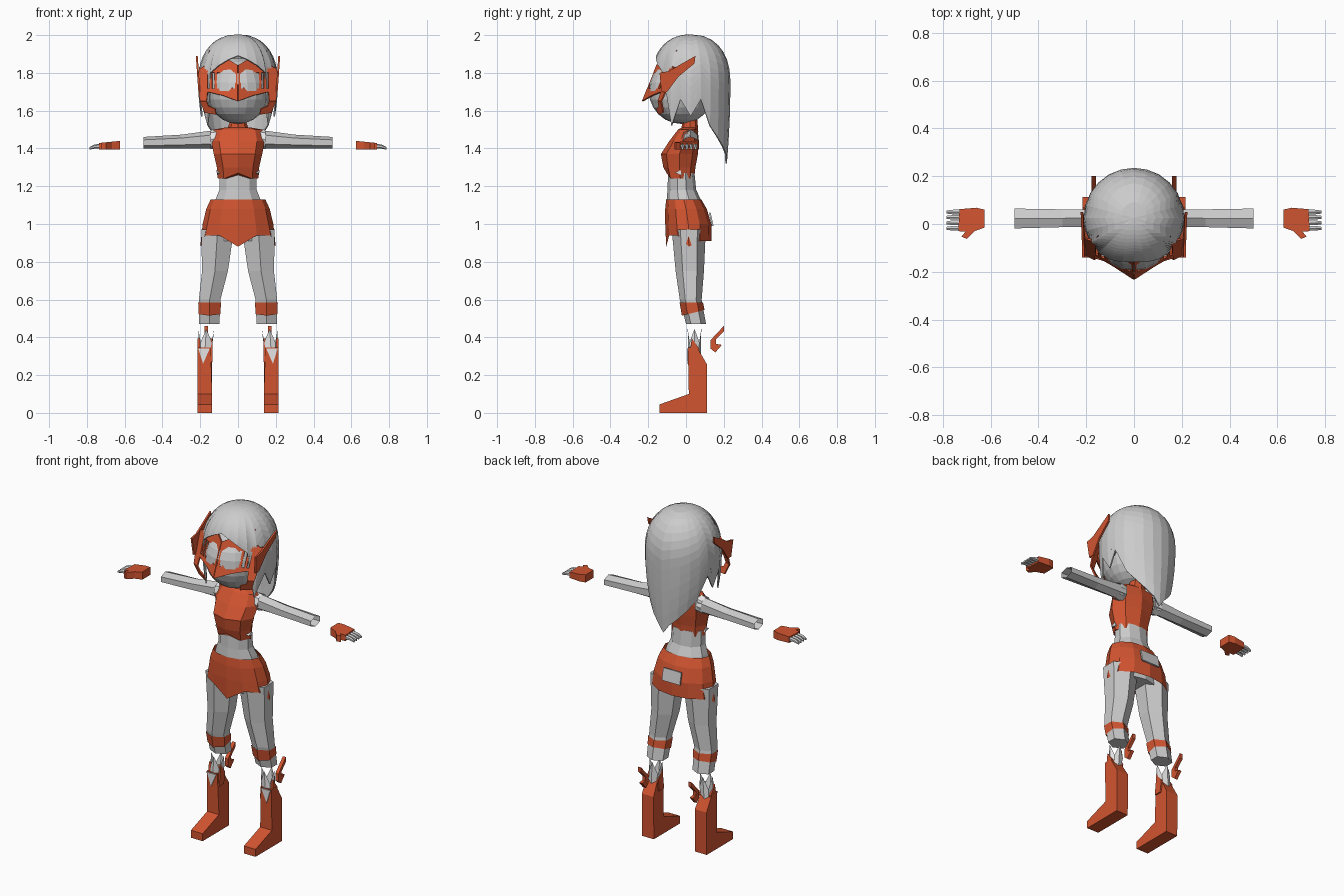
import bpy, bmesh, math
from math import sin, cos, pi

if "Cube" in bpy.data.objects:
    bpy.data.objects.remove(bpy.data.objects["Cube"])


def material(name, rgb):
    m = bpy.data.materials.new(name)
    m.diffuse_color = (*rgb, 1)
    m.use_nodes = True
    m.node_tree.nodes["Principled BSDF"].inputs["Base Color"].default_value = m.diffuse_color
    return m


GREY = material("light_grey", (0.6, 0.6, 0.6))
RED = material("orange_red", (0.65, 0.09, 0.03))
WHITE = material("white", (1, 1, 1))


def build(name, verts, faces, mat, mirror=False, solid=0):
    me = bpy.data.meshes.new(name)
    me.from_pydata(verts, [], faces)
    bm = bmesh.new()
    bm.from_mesh(me)
    bmesh.ops.remove_doubles(bm, verts=bm.verts, dist=0.0005)
    bmesh.ops.recalc_face_normals(bm, faces=bm.faces)
    bm.to_mesh(me)
    bm.free()
    me.materials.append(mat)
    ob = bpy.data.objects.new(name, me)
    bpy.context.collection.objects.link(ob)
    if solid:
        s = ob.modifiers.new("thickness", 'SOLIDIFY')
        s.thickness = solid
        s.offset = 0
    if mirror:
        ob.modifiers.new("mirror", 'MIRROR').use_clip = False
    return ob


def skin(rows, n):
    return [(r * n + i, r * n + (i + 1) % n, (r + 1) * n + (i + 1) % n, (r + 1) * n + i)
            for r in range(rows - 1) for i in range(n)]


def loft(name, rings, n, mat, mirror=False, caps=True, axis='Z', hem=None, solid=0):
    """rings: (position, c1, c2, r1, r2); hem(angle) shifts the first ring."""
    vs = []
    for k, (p, c1, c2, r1, r2) in enumerate(rings):
        for i in range(n):
            a = 2 * pi * i / n
            u, v = c1 + r1 * sin(a), c2 - r2 * cos(a)
            d = hem(a) if hem and k == 0 else 0
            vs.append((u, v, p + d) if axis == 'Z' else (p + d, u, v))
    fs = skin(len(rings), n)
    if caps:
        fs += [tuple(range(n)), tuple(range(len(vs) - n, len(vs)))]
    return build(name, vs, fs, mat, mirror, solid)


def prism(name, low, high, mat):
    """Mirrored solid between two matching outlines."""
    n = len(low)
    build(name, low + high, skin(2, n) + [tuple(range(n)), tuple(range(n, 2 * n))], mat, True)


# head and neck
bpy.ops.mesh.primitive_uv_sphere_add(segments=20, ring_count=12, location=(0, -0.025, 1.705))
head = bpy.context.object
head.name = "head"
head.scale = (0.165, 0.172, 0.175)
head.data.materials.append(GREY)
loft("neck", [(1.5, 0, 0.02, .034, .034), (1.6, 0, 0.02, .034, .034)], 8, GREY)
loft("collar", [(1.49, 0, 0.02, .06, .045), (1.55, 0, 0.02, .04, .04)], 8, RED, caps=False)

# hair: dome with a hem that depends on the direction (front to back)
HEM = [1.89, 1.87, 1.84, 1.80, 1.52, 1.66, 1.57, 1.66, 1.52, 1.46, 1.41, 1.37, 1.32]
N, ROWS = 24, 14
hv = []
for r in range(ROWS):
    for i in range(N):
        a = 2 * pi * i / N
        z = 2 - (2 - HEM[min(i, N - i)]) * (r / (ROWS - 1)) ** 1.7
        if z > 1.75:
            f = max(0, 1 - ((z - 1.75) / 0.25) ** 2.3) ** 0.45
            fx = fy = f
        else:
            t = (1.75 - z) / 0.43
            fx, fy = 1 - 0.42 * t * t, 1 - 0.09 * t * t
        hv.append((0.207 * fx * sin(a), 0.025 - 0.206 * fy * cos(a), z))
build("hair", hv, skin(ROWS, N) + [tuple(range(N))], GREY, solid=0.008)

# ears
loft("ear", [(0.165, 0.03, 1.70, .022, .045), (0.205, 0.035, 1.71, .025, .05)], 8, GREY,
     True, axis='X')


# visor: flat pieces laid on a pointed front shell
def on_visor(x, z):
    return (x, -0.23 + abs(z - 1.65) * 0.4 + x * 0.5, z)


def visor(name, pts):
    build(name, [on_visor(*p) for p in pts], [tuple(range(len(pts)))], RED, True, 0.008)


visor("visor_brow", [(0, 1.8), (.165, 1.8), (.2, 1.82), (.17, 1.84), (.15, 1.92), (.125, 1.84),
                     (.085, 1.88), (0.05, 1.87), (0, 1.84)])
visor("visor_lower", [(0, 1.65), (.08, 1.68), (.165, 1.70), (.165, 1.715), (0, 1.715)])
visor("visor_cheek", [(.16, 1.8), (.205, 1.83), (.205, 1.69), (.20, 1.65), (.165, 1.65), (.16, 1.70)])
visor("visor_jaw", [(.165, 1.65), (.20, 1.65), (.175, 1.59), (.115, 1.58), (.12, 1.61), (.155, 1.625)])
for k in range(6):
    x = 0.002 + k * 0.027
    visor("visor_bar", [(x, 1.715), (x + .012, 1.715), (x + .012, 1.8), (x, 1.8)])
wing = [(-.13, 1.70), (-.10, 1.70), (-.04, 1.78), (.045, 1.85), (.05, 1.89), (-.09, 1.81), (-.14, 1.80)]
prism("visor_wing", [(.200 + .07 * (z - 1.7), y, z) for y, z in wing],
      [(.210 + .07 * (z - 1.7), y, z) for y, z in wing], RED)

# torso
loft("crop_top", [(1.24, 0, -.03, .107, .073), (1.30, 0, -.035, .112, .085),
                  (1.37, 0, -.035, .128, .098), (1.44, 0, -.01, .142, .078),
                  (1.50, 0, .01, .128, .052), (1.512, 0, .015, .06, .035)], 8, RED,
     hem=lambda a: 0.03 if a < 0.1 else 0)
loft("midriff", [(1.08, 0, -.01, .14, .09), (1.13, 0, -.012, .125, .09),
                 (1.18, 0, -.022, .104, .076), (1.27, 0, -.025, .102, .07)], 10, GREY)
prism("side_inset", [(.09, -.06, 1.27), (.085, -.03, 1.285), (.085, -.02, 1.26)],
      [(.112, -.06, 1.27), (.113, -.03, 1.285), (.112, -.02, 1.26)], WHITE)


# shorts with zigzag hem
def shorts_hem(a):
    if abs(sin(a)) > 0.9:
        return -0.03
    if cos(a) > 0.9:
        return -0.03
    return 0.03 if cos(a) > 0 else 0.0


loft("shorts", [(.91, 0, .015, .2, .12), (1.0, 0, .012, .187, .122), (1.08, 0, 0, .168, .11),
                (1.13, 0, -.012, .145, .093)], 12, RED, caps=False, hem=shorts_hem)
loft("pelvis", [(.91, 0, .015, .12, .085), (1.1, 0, 0, .14, .085)], 10, GREY)
build("back_plate", [(-.06, .141, .99), (.06, .141, .99), (.06, .126, 1.06), (-.06, .126, 1.06)],
      [(0, 1, 2, 3)], GREY, solid=0.009)

# legs and knee bands
loft("leg", [(.47, .152, .053, .062, .053), (.6, .15, .025, .066, .058),
             (.75, .122, .02, .079, .075), (.97, .108, .015, .1, .09)], 6, GREY, True)
loft("knee_band", [(.53, .151, .038, .066, .06), (.585, .15, .028, .07, .062)], 6, RED, True,
     caps=False, hem=lambda a: 0.015 * -cos(a))

# boots: foot and shaft from a side profile
side = [(-.14, 0), (.11, 0), (.112, .255), (.06, .345), (.01, .345), (.015, .1), (-.14, .045)]
prism("boot", [(.137 if z < .3 else .145, y, z) for y, z in side],
      [(.215, y, z) for y, z in side], RED)
for x in (.135, .2):
    flap = [(.015, .27), (.06, .27), (.07, .34), (.03, .395)]
    prism("boot_flap", [(x, y, z) for y, z in flap], [(x + .014, y, z) for y, z in flap], RED)
loft("boot_cuff", [(.41, .168, .045, .042, .036), (.31, .176, .045, .034, .034)], 8, WHITE, True,
     caps=False, hem=lambda a: 0.035 * cos(4 * a))
build("boot_inset", [(.15, .008, .34), (.21, .008, .34), (.185, .01, .26)], [(0, 1, 2)], WHITE,
      True, 0.006)

# spurs behind the boots
spur = [(.2, .46), (.13, .385), (.13, .34), (.155, .32), (.19, .36), (.16, .365), (.16, .39), (.2, .43)]
prism("boot_spur", [(.158, y, z) for y, z in spur], [(.178, y, z) for y, z in spur], RED)

# arms (open sleeves) and shoulder rings
loft("arm", [(.10, .025, 1.45, .04, .05), (.3, .024, 1.437, .043, .036),
             (.5, .023, 1.43, .048, .031)], 6, GREY, True, caps=False, axis='X')
loft("shoulder_ring", [(.115, .02, 1.45, .045, .052), (.145, .022, 1.448, .046, .05)], 8, WHITE,
     True, caps=False, axis='X')

# gloves with thumb, and bare finger tips
palm = [(.625, -.015), (.625, .06), (.66, .068), (.73, .062), (.735, -.03), (.705, -.032),
        (.722, -.053), (.70, -.062), (.668, -.03)]
prism("glove", [(x, y, 1.394) for x, y in palm],
      [(x, y, 1.44 - .1 * (x - .625)) for x, y in palm], RED)
for y in (-.018, .005, .028, .05):
    loft("finger", [(.725, y, 1.413, .012, .013), (.76, y, 1.41, .011, .011),
                    (.785, y, 1.401, .007, .007)], 6, GREY, True, axis='X')
